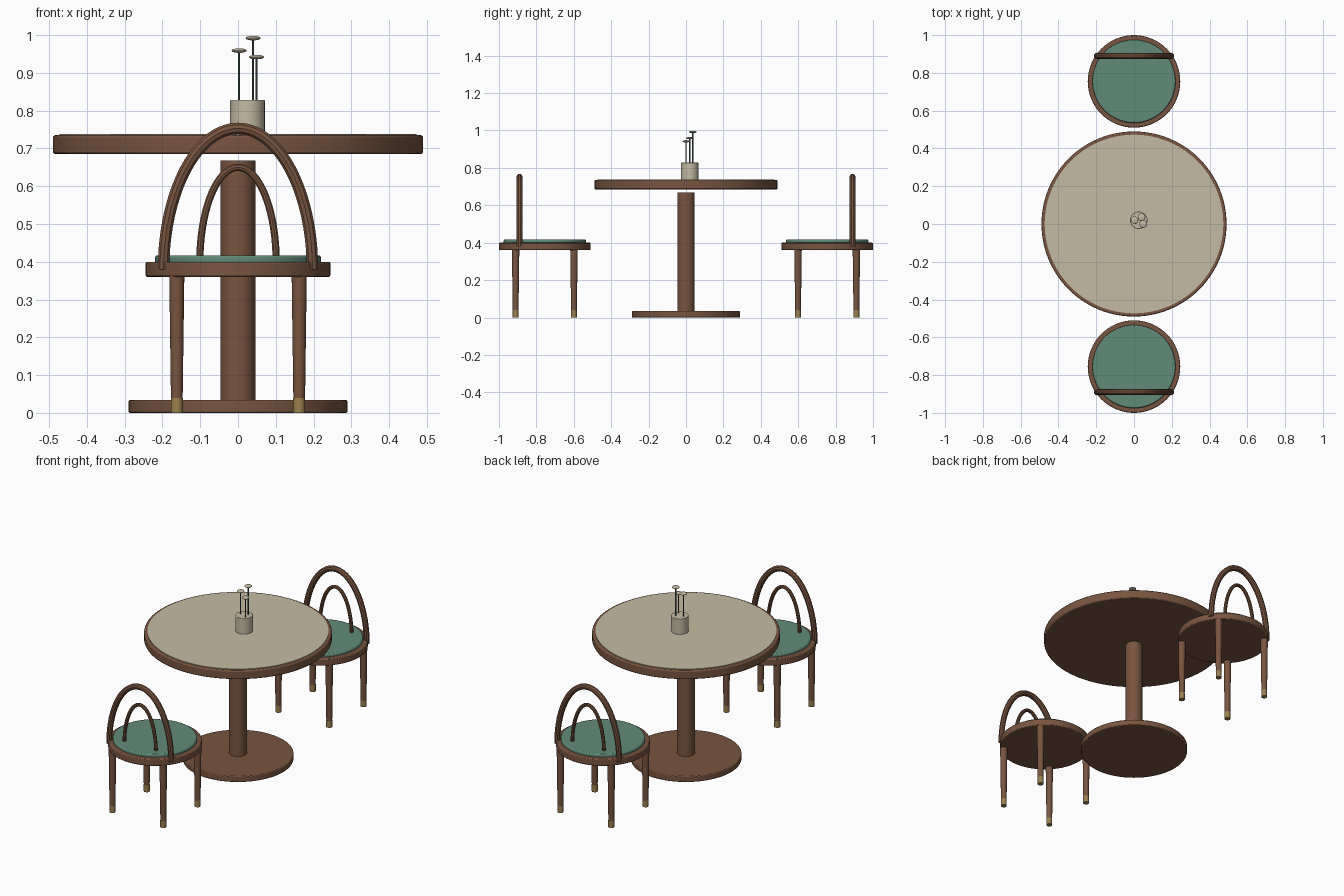
import bpy, math
from mathutils import Vector

if "Cube" in bpy.data.objects:
    bpy.data.objects.remove(bpy.data.objects["Cube"])


def material(name, rgb):
    m = bpy.data.materials.new(name)
    m.diffuse_color = (*rgb, 1)
    m.use_nodes = True
    m.node_tree.nodes["Principled BSDF"].inputs["Base Color"].default_value = m.diffuse_color
    return m


WOOD = material("wood", (0.19, 0.09, 0.05))
GREEN = material("green_fabric", (0.12, 0.26, 0.19))
CREAM = material("cream", (0.56, 0.50, 0.37))
BRASS = material("brass", (0.33, 0.22, 0.08))
STEM = material("stem", (0.07, 0.11, 0.10))


def finish(ob, name, mat):
    ob.name = name
    ob.data.materials.append(mat)
    bpy.ops.object.shade_smooth_by_angle(angle=math.radians(35))
    return ob


def lathe(name, x, y, z0, z1, r0, r1, mat, bevel=0.0, sides=48):
    """Upright round part from z0 (radius r0) to z1 (radius r1)."""
    bpy.ops.mesh.primitive_cone_add(vertices=sides, radius1=r0, radius2=r1,
                                    depth=z1 - z0, location=(x, y, (z0 + z1) / 2))
    ob = bpy.context.object
    if bevel:
        b = ob.modifiers.new("bevel", 'BEVEL')
        b.width = bevel
        b.segments = 2
        b.limit_method = 'ANGLE'
        b.angle_limit = math.radians(40)
    return finish(ob, name, mat)


def arch(name, y, half_width, z0, z1, r):
    """Half-ellipse bent tube standing in the xz plane."""
    cu = bpy.data.curves.new(name, 'CURVE')
    cu.dimensions = '3D'
    cu.bevel_depth = r
    cu.bevel_resolution = 3
    cu.use_fill_caps = True
    n = 40
    sp = cu.splines.new('POLY')
    sp.points.add(n)
    for i, p in enumerate(sp.points):
        a = math.pi * i / n
        p.co = (half_width * math.cos(a), y, z0 + (z1 - z0) * math.sin(a), 1)
    ob = bpy.data.objects.new(name, cu)
    bpy.context.collection.objects.link(ob)
    bpy.ops.object.select_all(action='DESELECT')
    ob.select_set(True)
    bpy.context.view_layer.objects.active = ob
    bpy.ops.object.convert(target='MESH')
    return finish(bpy.context.object, name, WOOD)


# Table
lathe("table_base", 0, 0, 0.0, 0.034, 0.29, 0.29, WOOD, 0.004, 64)
lathe("table_pedestal", 0, 0, 0.03, 0.668, 0.046, 0.046, WOOD)
lathe("table_top", 0, 0, 0.685, 0.735, 0.49, 0.49, WOOD, 0.006, 96)
lathe("table_inlay", 0, 0, 0.725, 0.738, 0.473, 0.473, CREAM, 0, 96)

# Vase with three flowers
lathe("vase", 0.025, 0.02, 0.737, 0.828, 0.046, 0.046, CREAM, 0.002, 32)
for i, (x, y, z) in enumerate([(0.003, 0.02, 0.96), (0.04, 0.036, 0.993), (0.049, 0.0, 0.943)]):
    lathe(f"flower_stem_{i + 1}", x, y, 0.80, z - 0.004, 0.003, 0.003, STEM, 0, 10)
    bpy.ops.mesh.primitive_uv_sphere_add(segments=20, ring_count=10, radius=1,
                                         location=(x, y, z - 0.001))
    bpy.context.object.scale = (0.02, 0.02, 0.006)
    finish(bpy.context.object, f"flower_head_{i + 1}", CREAM)

# Two facing chairs, backs pointing away from the table
for side, tag in ((-1, "front"), (1, "rear")):
    cy = side * 0.755
    lathe(f"{tag}_chair_seat", 0, cy, 0.36, 0.40, 0.245, 0.245, WOOD, 0.005, 64)
    lathe(f"{tag}_chair_cushion", 0, cy, 0.395, 0.417, 0.22, 0.22, GREEN, 0.006, 64)
    arch(f"{tag}_chair_back_outer", side * 0.89, 0.197, 0.38, 0.753, 0.016)
    arch(f"{tag}_chair_back_inner", side * 0.89, 0.101, 0.40, 0.65, 0.010)
    for k, (sx, sy) in enumerate([(-1, -1), (1, -1), (-1, 1), (1, 1)]):
        x, y = sx * 0.162, cy + sy * 0.156
        lathe(f"{tag}_chair_leg_{k + 1}", x, y, 0.035, 0.365, 0.0155, 0.02, WOOD, 0, 20)
        lathe(f"{tag}_chair_leg_tip_{k + 1}", x, y, 0.0, 0.04, 0.016, 0.016, BRASS, 0, 20)
